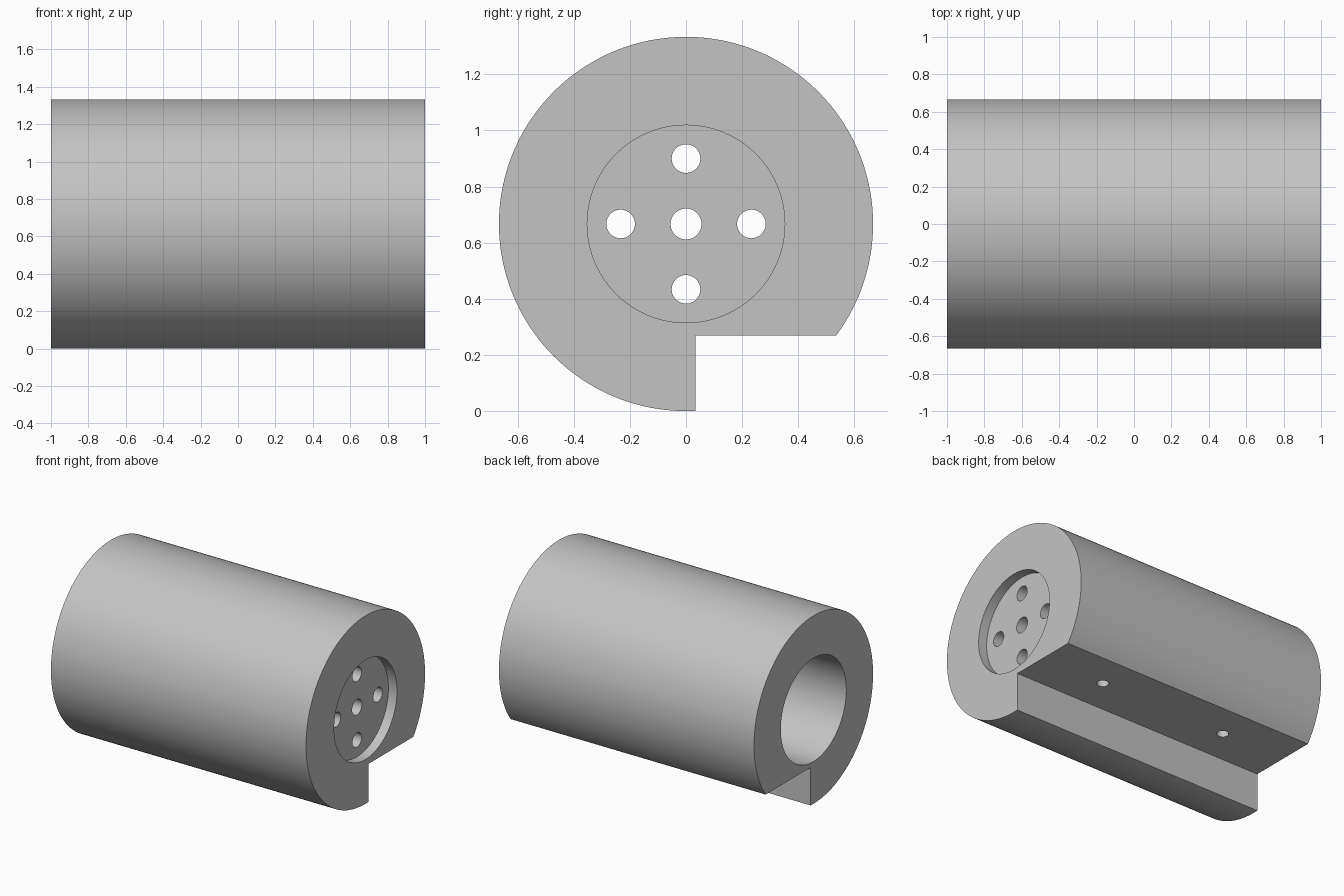
import bpy
import math

# Remove the default cube
cube = bpy.data.objects.get("Cube")
if cube:
    bpy.data.objects.remove(cube, do_unlink=True)

RADIUS = 2 / 3
AXIS_Z = RADIUS
BORE_RADIUS = 0.367
RECESS_FLOOR = 0.933
WALL_THICKNESS = 0.1
BOLT_OFFSET = 0.233

grey = bpy.data.materials.new("light grey")
grey.use_nodes = True
colour = (0.55, 0.55, 0.55, 1)
grey.diffuse_color = colour
grey.node_tree.nodes["Principled BSDF"].inputs["Base Color"].default_value = colour


def rod_x(name, radius, x0, x1, y=0, z=AXIS_Z, sides=48):
    """Cylinder lying along x."""
    bpy.ops.mesh.primitive_cylinder_add(
        vertices=sides, radius=radius, depth=x1 - x0,
        location=((x0 + x1) / 2, y, z), rotation=(0, math.pi / 2, 0))
    obj = bpy.context.object
    obj.name = name
    return obj


def rod_z(name, radius, x, y, z0, z1):
    """Upright cylinder."""
    bpy.ops.mesh.primitive_cylinder_add(
        vertices=32, radius=radius, depth=z1 - z0, location=(x, y, (z0 + z1) / 2))
    obj = bpy.context.object
    obj.name = name
    return obj


def box(name, low, high):
    """Box between two corners."""
    centre = [(a + b) / 2 for a, b in zip(low, high)]
    bpy.ops.mesh.primitive_cube_add(size=1, location=centre)
    obj = bpy.context.object
    obj.name = name
    obj.scale = [b - a for a, b in zip(low, high)]
    return obj


# Main cylinder
body = rod_x("cylinder_body", RADIUS, -1, 1, sides=160)
body.data.materials.append(grey)

# Corner notch, rear bore and shallow front recess
cutters = [
    box("notch_cutter", (-1.2, 0.033, -0.2), (1.2, 1, 0.27)),
    rod_x("bore_cutter", BORE_RADIUS, -1.2, RECESS_FLOOR - WALL_THICKNESS, sides=96),
    rod_x("recess_cutter", 0.352, RECESS_FLOOR, 1.2, sides=96),
    rod_x("centre_hole_cutter", 0.055, 0.7, 1.1),
]

# Four bolt holes around the centre hole
for i in range(4):
    angle = i * math.pi / 2
    cutters.append(rod_x("bolt_hole_cutter", 0.051, 0.7, 1.1,
                         BOLT_OFFSET * math.cos(angle),
                         AXIS_Z + BOLT_OFFSET * math.sin(angle)))

# Two small screw holes from the notch up into the bore
for x in (-0.5, 0.5):
    cutters.append(rod_z("screw_hole_cutter", 0.039, x, 0.285, 0.2, 0.6))

# Cut everything and discard the cutters
bpy.context.view_layer.update()
for cutter in cutters:
    cutter.hide_render = True
    mod = body.modifiers.new("cut", 'BOOLEAN')
    mod.operation = 'DIFFERENCE'
    mod.solver = 'EXACT'
    mod.object = cutter
    with bpy.context.temp_override(object=body, active_object=body):
        bpy.ops.object.modifier_apply(modifier=mod.name)
    bpy.data.objects.remove(cutter, do_unlink=True)

# Smooth the round walls, keep the edges crisp
bpy.ops.object.select_all(action='DESELECT')
body.select_set(True)
bpy.context.view_layer.objects.active = body
bpy.ops.object.shade_smooth_by_angle(angle=math.radians(30))
